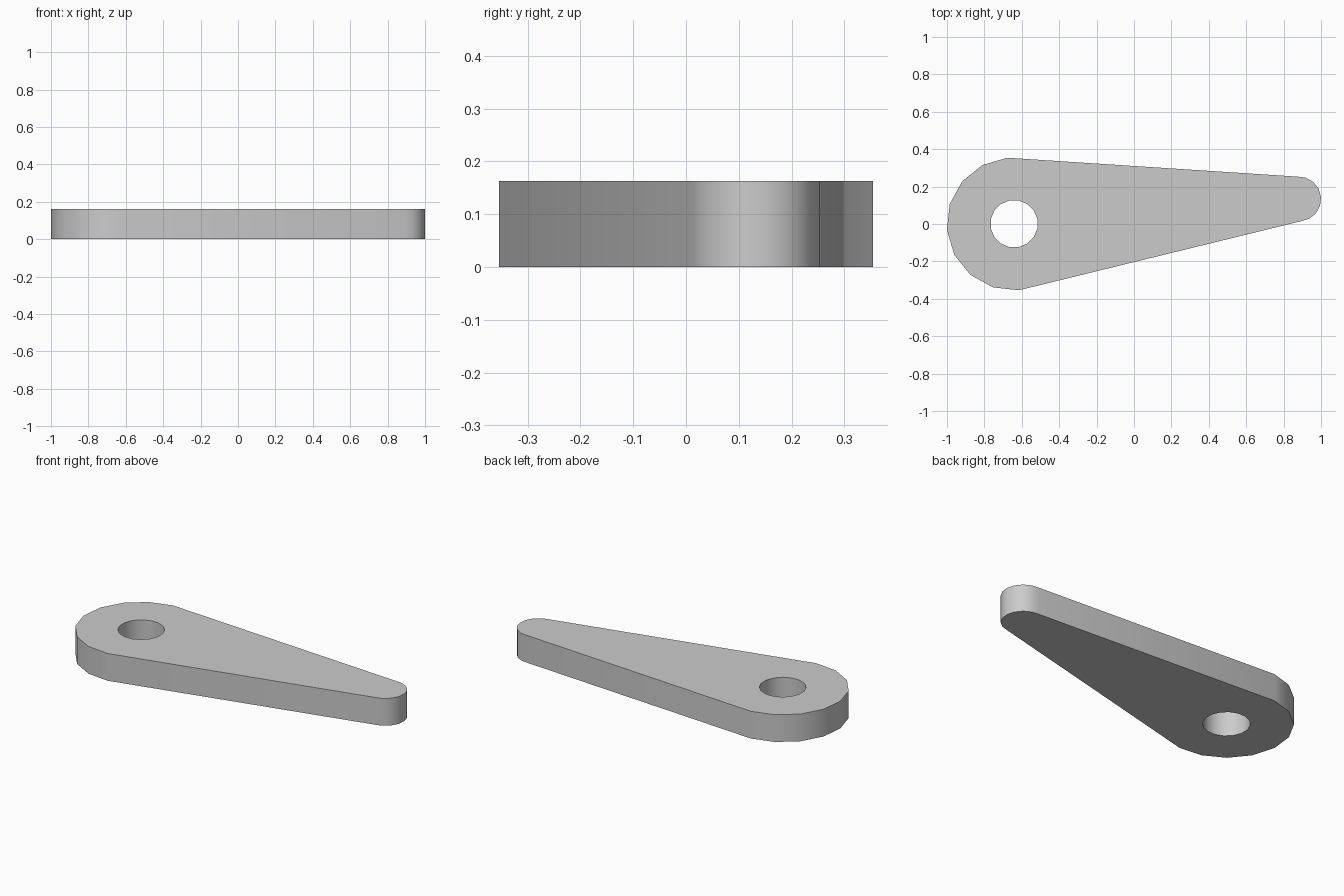
import bpy, bmesh
from math import radians, cos, sin, atan2, pi

if "Cube" in bpy.data.objects:
    bpy.data.objects.remove(bpy.data.objects["Cube"])

THICK = 0.163
BIG, BIG_R = (-0.646, 0.0), 0.3555
SMALL, SMALL_R = (0.8805, 0.134), 0.12
HOLE, HOLE_R = (-0.641, 0.001), 0.127
TILT = atan2(SMALL[1] - BIG[1], SMALL[0] - BIG[0])


def arc(centre, radius, start, steps, count):
    return [(centre[0] + radius * cos(start + pi / 8 * i),
             centre[1] + radius * sin(start + pi / 8 * i)) for i in range(count)]


# Outline: half circle at each end, square to the arm axis, plus a round hole
outline = arc(BIG, BIG_R, TILT + pi / 2, 8, 9) + arc(SMALL, SMALL_R, TILT - pi / 2, 8, 9)
hole = arc(HOLE, HOLE_R, pi / 16, 16, 16)

bm = bmesh.new()
edges = []
for loop in (outline, hole):
    vs = [bm.verts.new((x, y, 0)) for x, y in loop]
    edges += [bm.edges.new((a, b)) for a, b in zip(vs, vs[1:] + vs[:1])]
bmesh.ops.triangle_fill(bm, edges=edges, use_beauty=True)

# Thicken the plate
ext = bmesh.ops.extrude_face_region(bm, geom=bm.faces[:], use_keep_orig=True)
top = [g for g in ext["geom"] if isinstance(g, bmesh.types.BMVert)]
bmesh.ops.translate(bm, verts=top, vec=(0, 0, THICK))
bmesh.ops.recalc_face_normals(bm, faces=bm.faces[:])

mesh = bpy.data.meshes.new("lever_arm")
bm.to_mesh(mesh)
bm.free()
arm = bpy.data.objects.new("lever_arm", mesh)
bpy.context.collection.objects.link(arm)
bpy.context.view_layer.objects.active = arm
arm.select_set(True)
bpy.ops.object.shade_smooth_by_angle(angle=radians(30))
